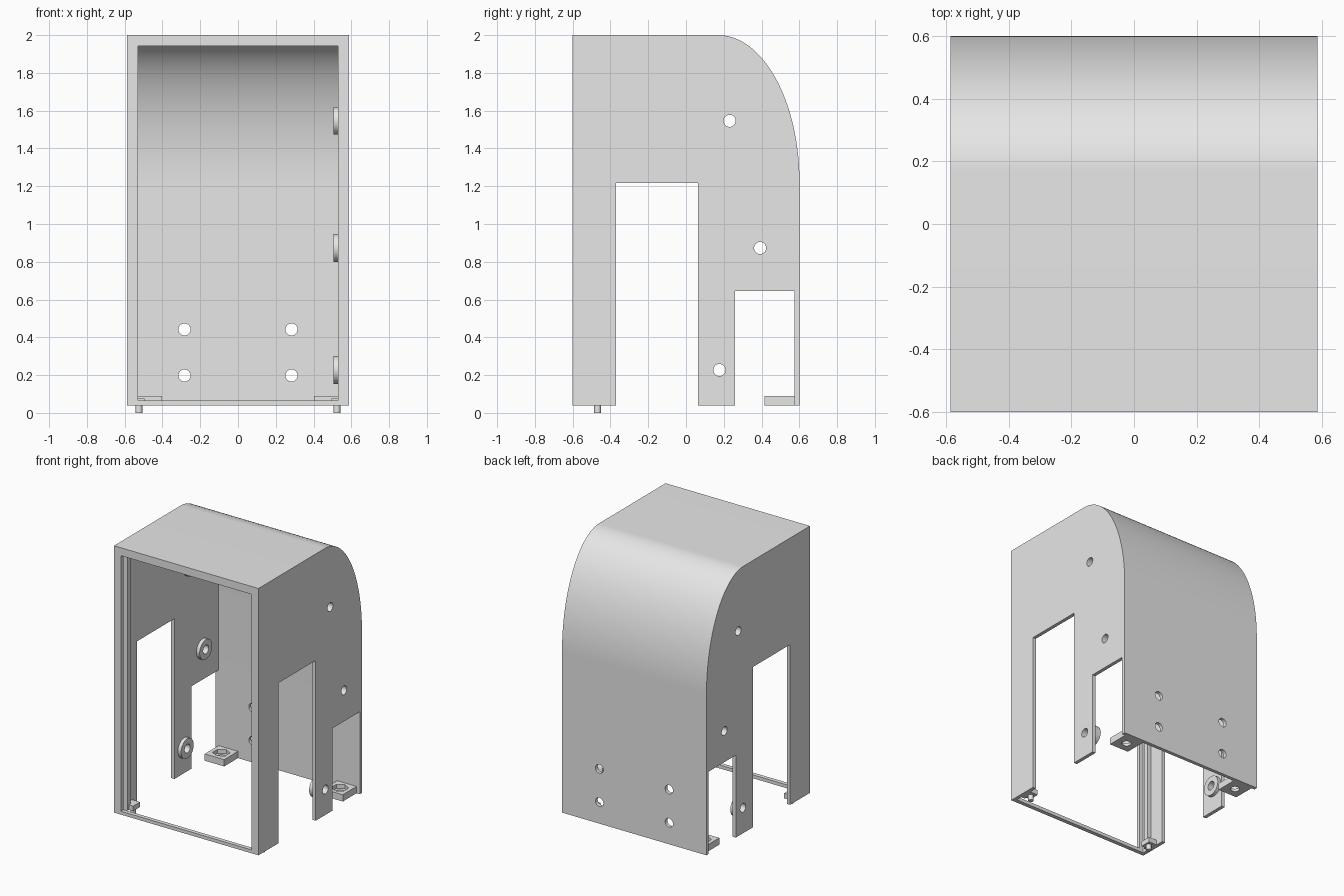
import bpy, bmesh, math
from mathutils import Matrix

if "Cube" in bpy.data.objects:
    bpy.data.objects.remove(bpy.data.objects["Cube"], do_unlink=True)

grey = bpy.data.materials.new("light grey plastic")
grey.use_nodes = True
grey.diffuse_color = (0.8, 0.8, 0.8, 1)
grey.node_tree.nodes["Principled BSDF"].inputs["Base Color"].default_value = (0.8, 0.8, 0.8, 1)

W, BOTTOM, TOP, FRONT, BACK = 0.587, 0.04, 2.0, -0.601, 0.601
WALL = 0.026
INNER = W - WALL
LIP = 0.53                       # half width of the front opening
CURVE_Y, CURVE_Z = 0.17, 1.22    # where the roof curve begins and ends


def finish(name, bm):
    bmesh.ops.recalc_face_normals(bm, faces=bm.faces)
    mesh = bpy.data.meshes.new(name)
    bm.to_mesh(mesh)
    bm.free()
    obj = bpy.data.objects.new(name, mesh)
    bpy.context.collection.objects.link(obj)
    mesh.materials.append(grey)
    return obj


def box(name, x, y, z):
    bm = bmesh.new()
    bmesh.ops.create_cube(bm, size=1)
    for v in bm.verts:
        for i, (lo, hi) in enumerate((x, y, z)):
            v.co[i] = lo if v.co[i] < 0 else hi
    return finish(name, bm)


def cylinder(name, axis, centre, radius, length, sides=40):
    bm = bmesh.new()
    turn = {"x": Matrix.Rotation(math.pi / 2, 4, "Y"),
            "y": Matrix.Rotation(math.pi / 2, 4, "X"),
            "z": Matrix.Identity(4)}[axis]
    bmesh.ops.create_cone(bm, cap_ends=True, segments=sides, radius1=radius, radius2=radius,
                          depth=length, matrix=Matrix.Translation(centre) @ turn)
    return finish(name, bm)


def hood_solid(name, half_width, front, back, bottom, top):
    """Side profile with an elliptical rear shoulder, extruded across x."""
    profile = [(front, bottom), (front, top)]
    for i in range(49):
        a = math.pi / 2 * (1 - i / 48)
        profile.append((CURVE_Y + (back - CURVE_Y) * math.cos(a),
                        CURVE_Z + (top - CURVE_Z) * math.sin(a)))
    profile.append((back, bottom))
    bm = bmesh.new()
    face = bm.faces.new([bm.verts.new((-half_width, y, z)) for y, z in profile])
    new = bmesh.ops.extrude_face_region(bm, geom=[face])["geom"]
    for v in new:
        if isinstance(v, bmesh.types.BMVert):
            v.co.x = half_width
    return finish(name, bm)


def carve(target, *cutters):
    for cutter in cutters:
        mod = target.modifiers.new("cut", "BOOLEAN")
        mod.operation, mod.solver, mod.object = "DIFFERENCE", "EXACT", cutter
        cutter.hide_render = True
        bpy.context.view_layer.update()
        mesh = bpy.data.meshes.new_from_object(
            target.evaluated_get(bpy.context.evaluated_depsgraph_get()))
        target.modifiers.clear()
        target.data = mesh
        bpy.data.objects.remove(cutter, do_unlink=True)


def smooth(obj):
    bpy.ops.object.select_all(action="DESELECT")
    obj.select_set(True)
    bpy.context.view_layer.objects.active = obj
    bpy.ops.object.shade_smooth_by_angle(angle=math.radians(30))


# Thin-walled hood, open at the bottom, with a framed front opening
hood = hood_solid("hood_shell", W, FRONT, BACK, BOTTOM, TOP)
carve(hood,
      hood_solid("cavity", INNER, FRONT + 0.03, BACK - WALL, -0.2, TOP - WALL),
      box("front_opening", (-LIP, LIP), (-0.8, -0.5), (0.065, 1.942)),
      box("tall_side_cutout", (-1, 1), (-0.37, 0.063), (-0.2, 1.217)),
      box("rear_side_cutout", (-1, 1), (0.26, BACK - WALL), (-0.2, 0.645)))

# Screw holes through the sides and the back
SIDE_HOLES = [(0.231, 1.546), (0.392, 0.873), (0.177, 0.227)]
HOLE = 0.032
for y, z in SIDE_HOLES:
    carve(hood, cylinder("side_hole", "x", (0, y, z), HOLE, 3))
for x in (-0.283, 0.283):
    for z in (0.198, 0.442):
        carve(hood, cylinder("back_hole", "y", (x, 0.6, z), HOLE, 0.2))
smooth(hood)

for side, name in ((1, "left"), (-1, "right")):
    def span(a, b):
        return tuple(sorted((side * a, side * b)))

    # Round bosses inside the wall, longer on the left
    reach = 0.505 if side > 0 else 0.535
    for i, (y, z) in enumerate(SIDE_HOLES):
        boss = cylinder(f"{name}_boss_{i + 1}", "x",
                        (side * (reach + INNER + 0.002) / 2, y, z), 0.073, INNER + 0.002 - reach)
        carve(boss, cylinder("boss_hole", "x", (0, y, z), HOLE, 3))
        smooth(boss)

    # Rib forming the panel slot behind the front lip
    box(f"{name}_slot_rib", span(LIP, INNER + 0.002), (-0.525, -0.49), (BOTTOM, TOP - WALL))

    # Locating peg on its small block
    box(f"{name}_peg_block", span(0.495, INNER + 0.002), (-0.51, -0.43), (BOTTOM, 0.077))
    peg = cylinder(f"{name}_peg", "z", (side * 0.524, -0.468, 0.022), 0.018, 0.044, 24)
    smooth(peg)

    # Rear mounting tab with a hexagonal nut pocket and a screw hole
    tab = box(f"{name}_rear_tab", span(0.403, INNER), (0.415, BACK - WALL + 0.002), (BOTTOM, 0.09))
    centre = (side * 0.482, 0.495)
    carve(tab,
          cylinder("nut_pocket", "z", (*centre, 0.11), 0.058, 0.1, 6),
          cylinder("tab_hole", "z", (*centre, 0.06), HOLE, 0.3))
    smooth(tab)
